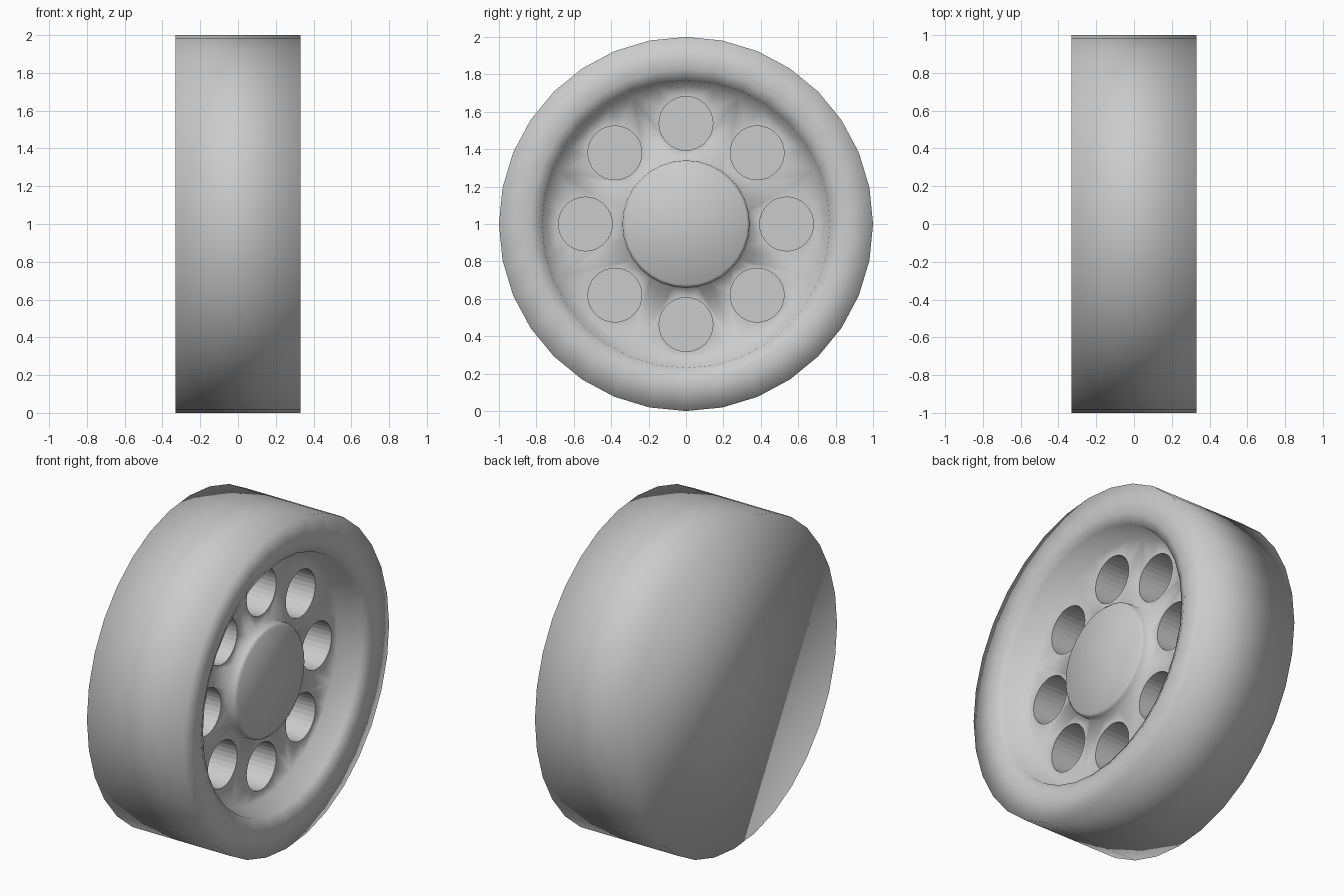
import bpy, bmesh
from math import sin, cos, pi
from mathutils import Matrix, Vector

if "Cube" in bpy.data.objects:
    bpy.data.objects.remove(bpy.data.objects["Cube"])

SEGS = 32
CENTRE_Z = 1.0


def make_object(name, bm, smooth):
    bmesh.ops.recalc_face_normals(bm, faces=bm.faces)
    for f in bm.faces:
        f.smooth = smooth
    me = bpy.data.meshes.new(name)
    bm.to_mesh(me)
    bm.free()
    ob = bpy.data.objects.new(name, me)
    bpy.context.collection.objects.link(ob)
    ob.location.z = CENTRE_Z
    return ob


def revolve_x(profile):
    """Turn (x, radius) points around the x axis and cap both ends."""
    bm = bmesh.new()
    rings = [[bm.verts.new((x, r * sin(2 * pi * i / SEGS), r * cos(2 * pi * i / SEGS)))
              for i in range(SEGS)] for x, r in profile]
    for a, b in zip(rings, rings[1:]):
        for i in range(SEGS):
            j = (i + 1) % SEGS
            bm.faces.new((a[i], a[j], b[j], b[i]))
    bm.faces.new(rings[0])
    bm.faces.new(rings[-1])
    return bm


# tyre, rim well, spoke plate and hub as one smooth turned body
profile = [(-0.33, 1.0), (0.33, 1.0), (0.33, 0.83), (0.30, 0.77), (0.16, 0.74),
           (0.16, 0.345), (0.21, 0.34), (0.225, 0.325)]
wheel = make_object("wheel_body", revolve_x(profile), True)

# eight round pockets in the spoke plate
FLOOR, TOP = -0.2, 0.3
bm = bmesh.new()
for k in range(8):
    a = k * pi / 4
    place = (Matrix.Translation(Vector(((FLOOR + TOP) / 2, 0.538 * sin(a), 0.538 * cos(a))))
             @ Matrix.Rotation(pi / 2, 4, 'Y'))
    bmesh.ops.create_cone(bm, cap_ends=True, segments=32, radius1=0.144,
                          radius2=0.144, depth=TOP - FLOOR, matrix=place)
cutter = make_object("hole_cutter", bm, False)
cutter.hide_render = True

mod = wheel.modifiers.new("holes", 'BOOLEAN')
mod.operation = 'DIFFERENCE'
mod.solver = 'EXACT'
mod.object = cutter
bpy.context.view_layer.objects.active = wheel
wheel.select_set(True)
bpy.ops.object.modifier_apply(modifier=mod.name)
bpy.data.objects.remove(cutter, do_unlink=True)
